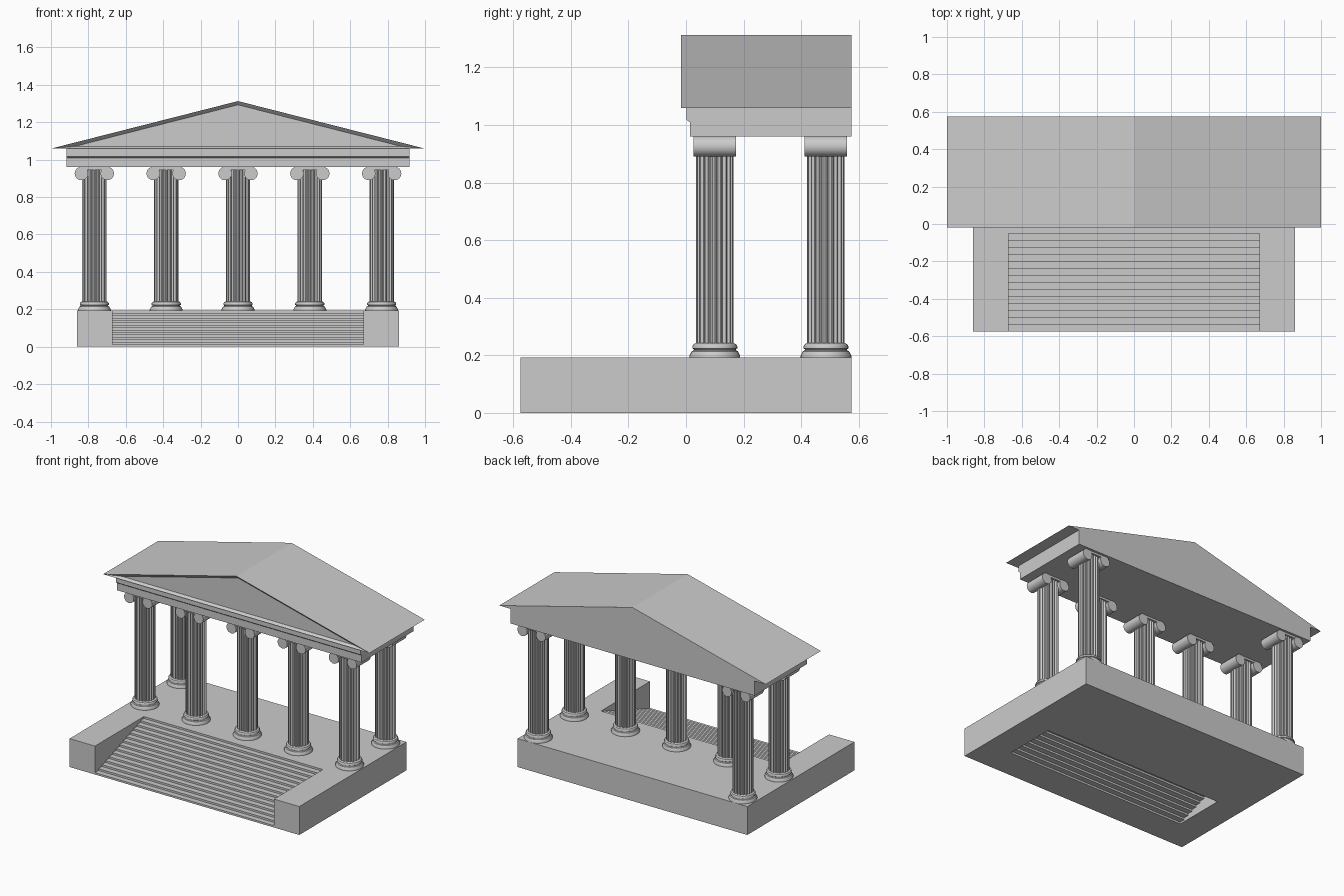
import bpy, bmesh
from math import sin, cos, pi, radians
from mathutils import Vector

if "Cube" in bpy.data.objects:
    bpy.data.objects.remove(bpy.data.objects["Cube"])


def make_object(name, bm, smooth=False):
    bmesh.ops.recalc_face_normals(bm, faces=bm.faces)
    mesh = bpy.data.meshes.new(name)
    bm.to_mesh(mesh)
    bm.free()
    ob = bpy.data.objects.new(name, mesh)
    bpy.context.collection.objects.link(ob)
    if smooth:
        bpy.ops.object.select_all(action='DESELECT')
        ob.select_set(True)
        bpy.context.view_layer.objects.active = ob
        bpy.ops.object.shade_smooth_by_angle(angle=radians(30))
    return ob


def extrude(bm, points, vec):
    """Solid prism from a closed outline of 3D points."""
    face = bm.faces.new([bm.verts.new(p) for p in points])
    ext = bmesh.ops.extrude_face_region(bm, geom=[face], use_keep_orig=True)
    moved = [g for g in ext['geom'] if isinstance(g, bmesh.types.BMVert)]
    bmesh.ops.translate(bm, vec=Vector(vec), verts=moved)


def box(bm, x0, x1, y0, y1, z0, z1):
    extrude(bm, [(x0, y0, z0), (x1, y0, z0), (x1, y1, z0), (x0, y1, z0)], (0, 0, z1 - z0))


def ring(r, z, n, start=0):
    return [(r * cos(start + 2 * pi * i / n), r * sin(start + 2 * pi * i / n), z) for i in range(n)]


HALF_Y, FLOOR, BEAM_Z = 0.574, 0.193, 0.96

# Platform: U-shaped block around the stair opening
bm = bmesh.new()
sx, px, stair_back = 0.672, 0.862, -0.012
outline = [(-px, -HALF_Y), (-sx, -HALF_Y), (-sx, stair_back), (sx, stair_back),
           (sx, -HALF_Y), (px, -HALF_Y), (px, HALF_Y), (-px, HALF_Y)]
extrude(bm, [(x, y, 0) for x, y in outline], (0, 0, FLOOR))
make_object("platform", bm)

# Stairs: overlapping treads, open underneath
bm = bmesh.new()
steps = 15
run, rise = (stair_back + HALF_Y) / steps, FLOOR / steps
for i in range(steps):
    y = -HALF_Y + i * run
    box(bm, -sx, sx, y, min(y + 0.21, stair_back), i * rise, (i + 1) * rise)
make_object("stairs", bm)

# Column shaft with concave flutes
bm = bmesh.new()
flutes, r = 20, 0.065
section = []
for i in range(flutes):
    for t, depth in ((0.0, 0), (0.2, 0), (0.4, 0.006), (0.6, 0.008), (0.8, 0.006)):
        a = 2 * pi * (i + t) / flutes
        section.append(((r - depth) * cos(a), (r - depth) * sin(a), 0.235))
extrude(bm, section, (0, 0, 0.715))
shaft = make_object("column_shaft", bm)

# Column foot: turned profile
bm = bmesh.new()
profile = [(0.088, FLOOR), (0.088, 0.199), (0.080, 0.214), (0.074, 0.217), (0.073, 0.221),
           (0.078, 0.224), (0.078, 0.231), (0.074, 0.238), (0.067, 0.242)]
seg = 32
rings = [[bm.verts.new(p) for p in ring(pr, z, seg)] for pr, z in profile]
for lo, hi in zip(rings, rings[1:]):
    for i in range(seg):
        j = (i + 1) % seg
        bm.faces.new((lo[i], lo[j], hi[j], hi[i]))
bm.faces.new(rings[0])
bm.faces.new(rings[-1])
foot = make_object("column_foot", bm, True)

# Capital: two scroll rolls joined by a slab
bm = bmesh.new()
for side in (-1, 1):
    extrude(bm, [(side * 0.069 + x, -0.074, 0.926 + y) for x, y, _ in ring(0.036, 0, 32)], (0, 0.148, 0))
box(bm, -0.069, 0.069, -0.072, 0.072, 0.946, BEAM_Z + 0.001)
capital = make_object("column_capital", bm, True)

# Five columns in front, two at the back corners
front_y, back_y = 0.10, 0.486
spots = [(x * 0.384, front_y) for x in range(-2, 3)] + [(-0.768, back_y), (0.768, back_y)]
for part in (shaft, foot, capital):
    for k, (x, y) in enumerate(spots):
        ob = part if k == 0 else part.copy()
        if k:
            bpy.context.collection.objects.link(ob)
        ob.location = (x, y, 0)

# Entablature: stepped beam
bm = bmesh.new()
section = [(0.014, BEAM_Z), (HALF_Y, BEAM_Z), (HALF_Y, 1.06), (0.002, 1.06),
           (0.002, 1.018), (0.014, 1.009)]
extrude(bm, [(-0.917, y, z) for y, z in section], (1.834, 0, 0))
make_object("entablature", bm)

# Gabled roof with recessed front pediment
bm = bmesh.new()
front = -0.018
extrude(bm, [(-1, front, 1.059), (1, front, 1.059), (0, front, 1.313)], (0, HALF_Y - front, 0))
gable = next(f for f in bm.faces if all(abs(v.co.y - front) < 1e-5 for v in f.verts))
bmesh.ops.inset_region(bm, faces=[gable], thickness=0.013)
# inset corners placed by the drawn border, then pushed back
for v in gable.verts:
    v.co = Vector((0, front, 1.293)) if v.co.z > 1.2 else Vector((0.872 if v.co.x > 0 else -0.872, front, 1.071))
    v.co.y += 0.02
make_object("roof", bm)
